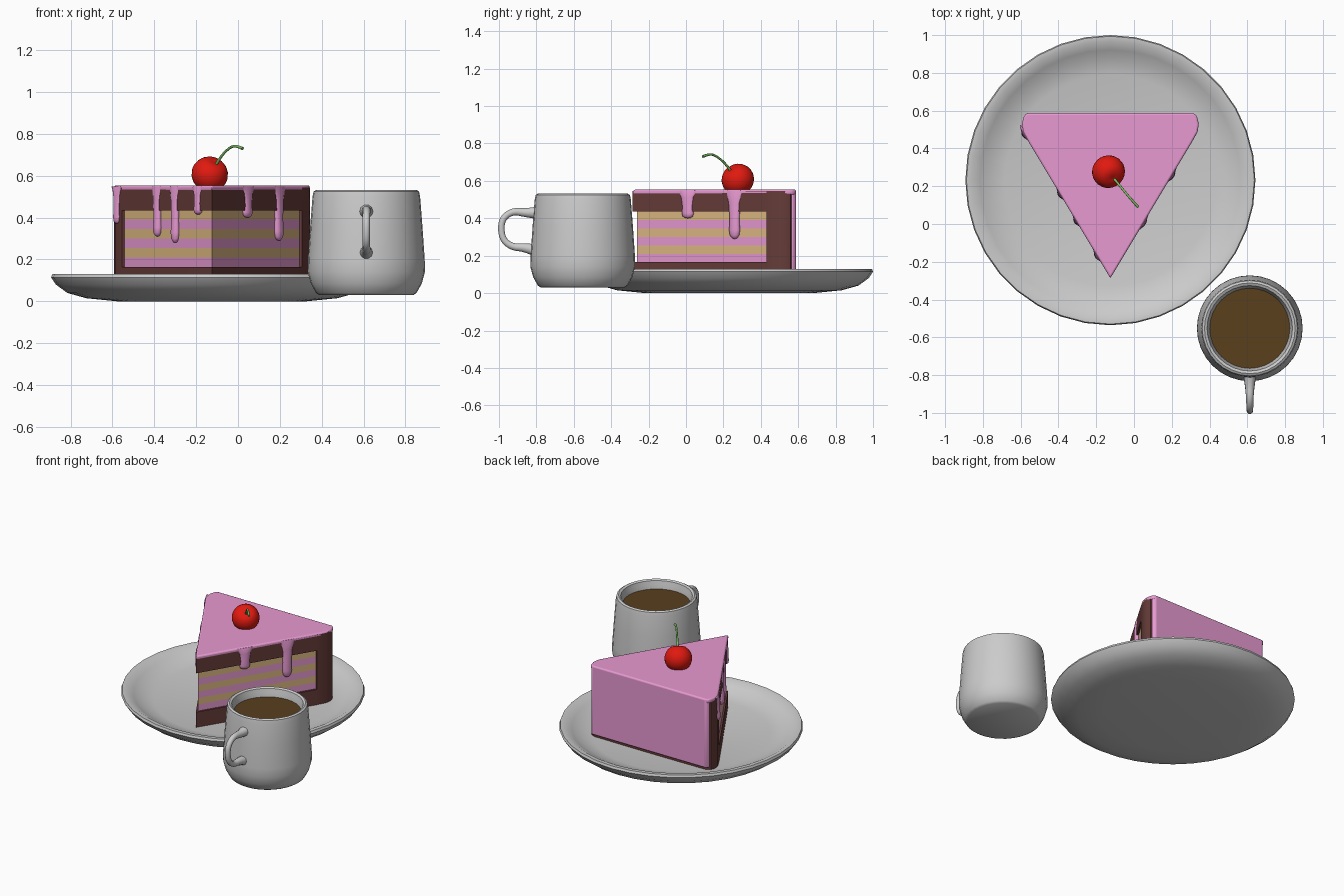
import bpy, bmesh, math
from mathutils import Vector

if "Cube" in bpy.data.objects:
    bpy.data.objects.remove(bpy.data.objects["Cube"])


def material(name, rgb):
    m = bpy.data.materials.new(name)
    m.diffuse_color = (*rgb, 1)
    m.use_nodes = True
    m.node_tree.nodes["Principled BSDF"].inputs["Base Color"].default_value = m.diffuse_color
    return m


CHOC = material("chocolate", (0.13, 0.045, 0.04))
PINK = material("pink_icing", (0.80, 0.32, 0.64))
TAN = material("sponge", (0.72, 0.48, 0.22))
RED = material("cherry_red", (0.75, 0.01, 0.005))
GREEN = material("stem_green", (0.2, 0.5, 0.12))
COFFEE = material("coffee_brown", (0.10, 0.05, 0.012))


def finish(bm, name, loc, mats=(), angle=40):
    bmesh.ops.recalc_face_normals(bm, faces=bm.faces)
    me = bpy.data.meshes.new(name)
    bm.to_mesh(me)
    bm.free()
    ob = bpy.data.objects.new(name, me)
    ob.location = loc
    bpy.context.collection.objects.link(ob)
    for m in mats:
        me.materials.append(m)
    bpy.ops.object.select_all(action='DESELECT')
    ob.select_set(True)
    bpy.context.view_layer.objects.active = ob
    bpy.ops.object.shade_smooth_by_angle(angle=math.radians(angle))
    return ob


def lathe(name, profile, loc, sides=32, mats=()):
    bm = bmesh.new()
    vs = [bm.verts.new((r, 0, z)) for r, z in profile]
    es = [bm.edges.new(p) for p in zip(vs, vs[1:])]
    bmesh.ops.spin(bm, geom=vs + es, cent=(0, 0, 0), axis=(0, 0, 1),
                   angle=math.tau, steps=sides, use_duplicate=False)
    bmesh.ops.remove_doubles(bm, verts=bm.verts, dist=0.0005)
    return finish(bm, name, loc, mats)


def loft(name, rings, loc, mats, pick=lambda i, j: 0, angle=40):
    bm = bmesh.new()
    rows = [[bm.verts.new(p) for p in ring] for ring in rings]
    n = len(rows[0])
    for i in range(len(rows) - 1):
        for j in range(n):
            k = (j + 1) % n
            f = bm.faces.new((rows[i][j], rows[i][k], rows[i + 1][k], rows[i + 1][j]))
            f.material_index = pick(i, j)
    bm.faces.new(rows[0])
    bm.faces.new(rows[-1])
    bmesh.ops.remove_doubles(bm, verts=bm.verts, dist=0.0003)
    return finish(bm, name, loc, mats, angle)


def bevel(ob, width, segs=3):
    b = ob.modifiers.new("bevel", 'BEVEL')
    b.width, b.segments = width, segs
    b.limit_method = 'ANGLE'


def tube(name, pts, radius, radii, mats=()):
    cu = bpy.data.curves.new(name, 'CURVE')
    cu.dimensions = '3D'
    cu.bevel_depth, cu.bevel_resolution, cu.use_fill_caps = radius, 3, True
    sp = cu.splines.new('NURBS')
    sp.points.add(len(pts) - 1)
    for p, co, r in zip(sp.points, pts, radii):
        p.co, p.radius = (*co, 1), r
    sp.use_endpoint_u, sp.order_u, sp.resolution_u = True, 3, 6
    ob = bpy.data.objects.new(name, cu)
    bpy.context.collection.objects.link(ob)
    for m in mats:
        cu.materials.append(m)


# Plate
lathe("plate", [(0, 0), (.45, 0), (.6, .015), (.69, .04), (.745, .08), (.768, .115),
                (.762, .13), (.735, .13), (.69, .105), (.64, .078), (.56, .06), (0, .055)],
      (-.125, .232, 0), 36)

# Mug, coffee and handle
MUG = (.613, -.552, 0)
lathe("mug", [(0, .03), (.225, .03), (.24, .04), (.265, .085), (.28, .14), (.279, .2),
              (.268, .36), (.257, .5), (.252, .525), (.24, .532), (.226, .525), (.22, .5),
              (.21, .46), (.215, .15), (.18, .08), (0, .075)], MUG)
lathe("coffee", [(0, .473), (.212, .473), (.212, .46), (0, .46)], MUG, 32, [COFFEE])
hpath = [(-.79, .43), (-.85, .428), (-.93, .44), (-.99, .39), (-.985, .29), (-.93, .245),
         (-.86, .245), (-.79, .225)]
tube("mug_handle", [(MUG[0], y, z) for y, z in hpath], .019, [1.9, 1.3, 1, .95, .95, 1, 1.3, 1.9])

# Cake body: wedge outline, with the cut sides recessed where the layers show
CAKE = (-.125, 0, 0)
half = [(.43, .43), (.43, .43), (.462, .488), (.468, .53), (.458, .56), (.43, .575)]
outer = [(0, -.285)] + half + [(-x, y) for x, y in reversed(half)]
inner = list(outer)
inner[0], inner[1], inner[-1] = (0, -.262), (.418, .436), (-.418, .436)
levels = [(outer, .055), (outer, .165), (inner, .165)]
levels += [(inner, .165 + .045 * i) for i in range(1, 6)]
levels += [(inner, .435), (outer, .435), (outer, .535), (outer, .545)]
# keep the doubled side points apart so the recess has clean end walls
bm_rings = [[(x, y, z) for x, y in o] for o, z in levels]
last = len(outer) - 1
body = loft("cake_slice", bm_rings, CAKE, [CHOC, PINK, TAN],
            lambda i, j: (1 + i % 2) if 2 <= i <= 7 and j in (0, last) else 0)
for p in body.data.polygons:
    if p.material_index and abs(p.normal.z) < .1:
        p.material_index = 1 if int((p.center.z - .165) / .045) % 2 == 0 else 2

# Icing on the top and back
top = [(0, -.287)] + half[1:4] + [(.458, .572), (.44, .588)]
top += [(-x, y) for x, y in reversed(top[1:])]
bevel(loft("icing_top", [[(x, y, z) for x, y in top] for z in (.525, .554)], CAKE, [PINK]), .01)
back = [(-.43, .55), (.43, .55), (.456, .566), (.44, .588), (-.44, .588), (-.456, .566)]
bevel(loft("icing_back", [[(x, y, z) for x, y in back] for z in (.075, .551)], CAKE, [PINK]), .01)

# Icing drips down the cut sides: (side, distance from the axis, end height, half width)
def drip(i, side, d, end, w):
    along = Vector((side * .6, 1, 0)).normalized()
    out = Vector((side, -.6, 0)).normalized()
    base = Vector((side * d, -.285 + d / .6, 0))
    span = .548 - end
    rings = []
    for t, k, depth in ((0, 1.9, .008), (.1, 1.35, .014), (.25, 1, .017), (.6, .8, .017),
                        (.82, .9, .02), (.93, .75, .018), (.985, .4, .01), (1, .1, .003)):
        rings.append([base + along * (w * k * math.cos(a)) + out * (depth * math.sin(a) - .006)
                      + Vector((0, 0, .548 - span * t))
                      for a in (math.tau * s / 14 for s in range(14))])
    loft(f"icing_drip_{i}", rings, CAKE, [PINK], angle=60)


for i, args in enumerate([(-1, .265, .31, .03), (-1, .18, .28, .03), (-1, .07, .415, .032),
                          (1, .175, .40, .04), (1, .325, .29, .036), (-1, .455, .37, .03)]):
    drip(i + 1, *args)

# Cherry with a dimple, and its stem
R = .088
lathe("cherry", [(R * math.sin(a), -R * math.cos(a) * .95) if k < 10 else (R * .12, R * .82)
                 for k, a in ((k, math.pi * k / 11) for k in range(11))] + [(0, R * .78)],
      (-.135, .277, .607), 20, [RED]).rotation_euler = (.5, .4, 0)
tube("cherry_stem", [(-.112, .248, .64), (-.085, .215, .69), (-.04, .16, .735),
                     (-.01, .125, .745), (.022, .09, .73)], .007, [1.1, .9, .85, .9, 1.1], [GREEN])
